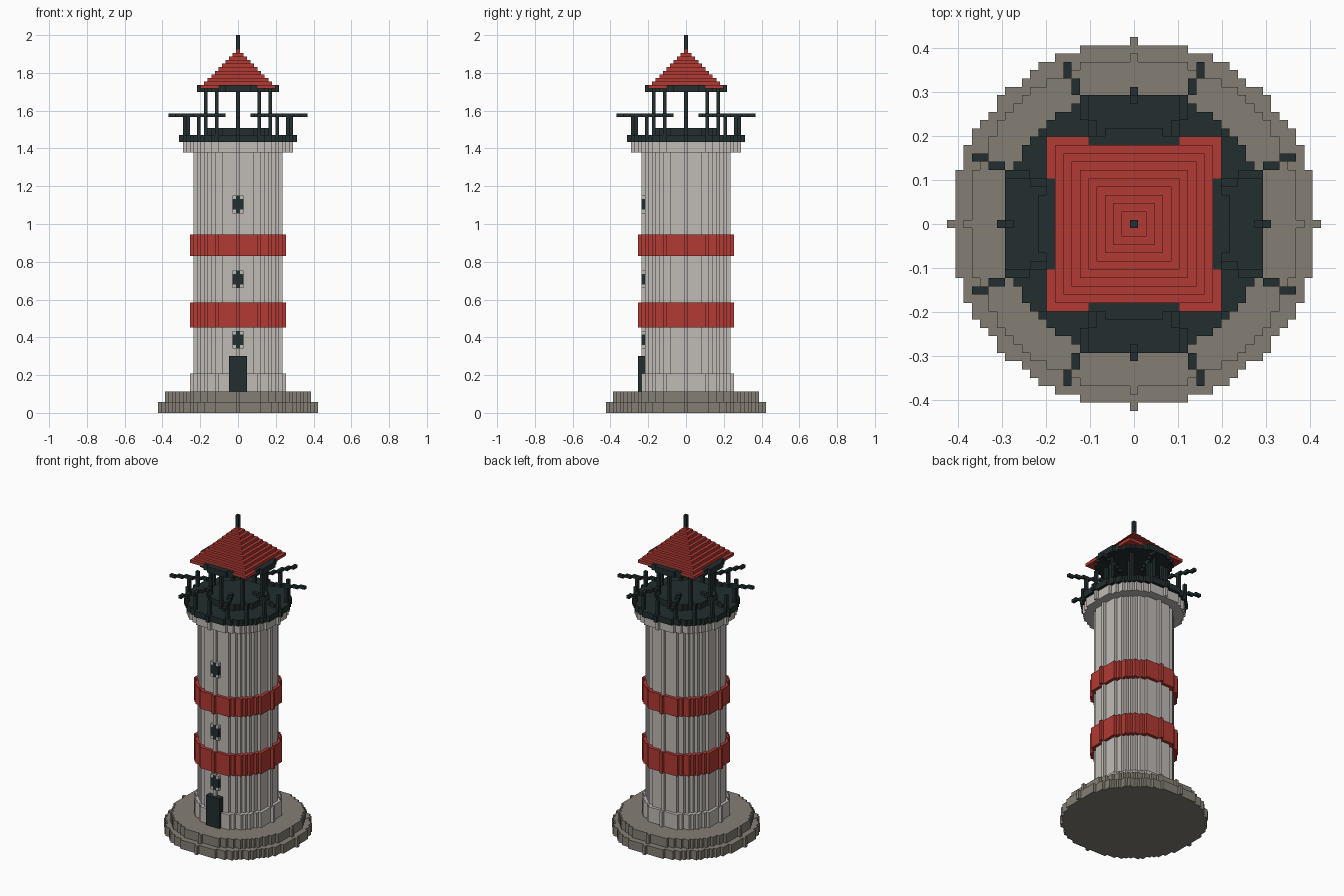
import bpy, bmesh, math

if "Cube" in bpy.data.objects:
    bpy.data.objects.remove(bpy.data.objects["Cube"], do_unlink=True)

V = 2 / 106  # edge length of one block


def material(name, rgb):
    linear = [((c / 255 + 0.055) / 1.055) ** 2.4 for c in rgb] + [1]
    mat = bpy.data.materials.new(name)
    mat.use_nodes = True
    mat.diffuse_color = linear
    mat.node_tree.nodes["Principled BSDF"].inputs["Base Color"].default_value = linear
    return mat


RED = material("red", (178, 58, 52))
PALE = material("pale grey", (192, 187, 182))
STONE = material("stone", (132, 126, 117))
DARK = material("dark slate", (34, 46, 47))


def disc(r):
    """Set of grid cells inside a circle."""
    n = int(r)
    return {(x, y) for x in range(-n, n + 1) for y in range(-n, n + 1)
            if x * x + y * y <= r * r}


def square(n):
    return {(x, y) for x in range(-n, n + 1) for y in range(-n, n + 1)}


def ring_points(r, count):
    """Cells spaced evenly round a circle."""
    return {(round(r * math.cos(k * math.tau / count)), round(r * math.sin(k * math.tau / count)))
            for k in range(count)}


def blocks(name, mat, *layers):
    """Object made of stepped prisms; each layer is (cells, bottom, top) in blocks."""
    bm = bmesh.new()
    for cells, z0, z1 in layers:
        verts = {}

        def vert(x, y, z):
            if (x, y, z) not in verts:
                verts[x, y, z] = bm.verts.new(((x - 0.5) * V, (y - 0.5) * V, z * V))
            return verts[x, y, z]

        for x, y in sorted(cells):
            corners = [(x, y), (x + 1, y), (x + 1, y + 1), (x, y + 1)]
            sides = [(x, y - 1), (x + 1, y), (x, y + 1), (x - 1, y)]
            bm.faces.new([vert(*c, z1) for c in corners])
            bm.faces.new([vert(*c, z0) for c in reversed(corners)])
            for i, neighbour in enumerate(sides):
                if neighbour not in cells:
                    a, b = corners[i], corners[(i + 1) % 4]
                    bm.faces.new([vert(*a, z0), vert(*b, z0), vert(*b, z1), vert(*a, z1)])
    # merge the coplanar cells into clean flat faces
    bmesh.ops.dissolve_limit(bm, angle_limit=0.01, verts=bm.verts, edges=bm.edges)
    mesh = bpy.data.meshes.new(name)
    bm.to_mesh(mesh)
    bm.free()
    mesh.materials.append(mat)
    obj = bpy.data.objects.new(name, mesh)
    bpy.context.collection.objects.link(obj)
    return obj


# Stone foundation
blocks("foundation_lower", STONE, (disc(22), 0, 3))
blocks("foundation_upper", STONE, (disc(20), 3, 6))

# Tower: the front-most column is left open where windows sit
door_cells = {(x, y) for x in range(-2, 3) for y in (-13, -12)}
blocks("tower_plinth", PALE, (disc(13) - door_cells, 6, 11))
blocks("tower_wall", PALE, (disc(12) - {(0, -12)}, 11, 73))
windows = [18, 35, 56]
column_spans = [(16, 18), (23, 35), (40, 56), (61, 73)]
blocks("tower_front_rib", PALE, *[({(0, -12)}, a, b) for a, b in column_spans])
blocks("tower_cap", PALE, (disc(15), 73, 76))
blocks("lower_band", RED, (disc(13), 24, 31))
blocks("upper_band", RED, (disc(13), 44, 50))

# Door and windows with pale corner blocks
blocks("door", DARK, (door_cells, 6, 16))
pane = {(x, -12) for x in (-1, 0, 1)}
corner = {(-1, -12), (1, -12)}
for i, z in enumerate(windows, 1):
    blocks(f"window_{i}", DARK, ({(0, -12)}, z, z + 1), (pane, z + 1, z + 4),
           ({(0, -12)}, z + 4, z + 5))
    blocks(f"window_corners_{i}", PALE, (corner, z, z + 1), (corner, z + 4, z + 5))

# Gallery deck, railing posts and the eight outward-running rails
blocks("gallery_deck", DARK, (disc(16), 76, 78))
blocks("railing_posts", DARK, (ring_points(15, 16), 78, 83))
rail = [(x, round(4 + (x - 9) * 0.4)) for x in range(9, 20)]
rail_cells = set()
for x, y in rail:
    for sx in (-1, 1):
        for sy in (-1, 1):
            rail_cells |= {(sx * x, sy * y), (sx * y, sy * x)}
blocks("gallery_rails", DARK, (rail_cells, 83, 84))

# Open lantern room
blocks("lantern_base", DARK, (disc(9), 78, 80))
blocks("lantern_posts", DARK, (ring_points(9, 8), 80, 90))
ceiling = disc(11.5)
blocks("lantern_ceiling", DARK, (ceiling, 90, 92))

# Stepped roof and spire
blocks("roof", RED, (square(10) - ceiling, 91, 92),
       *[(square(n), 101 - n, 102 - n) for n in range(9, -1, -1)])
blocks("spire", DARK, (square(0), 102, 106))
